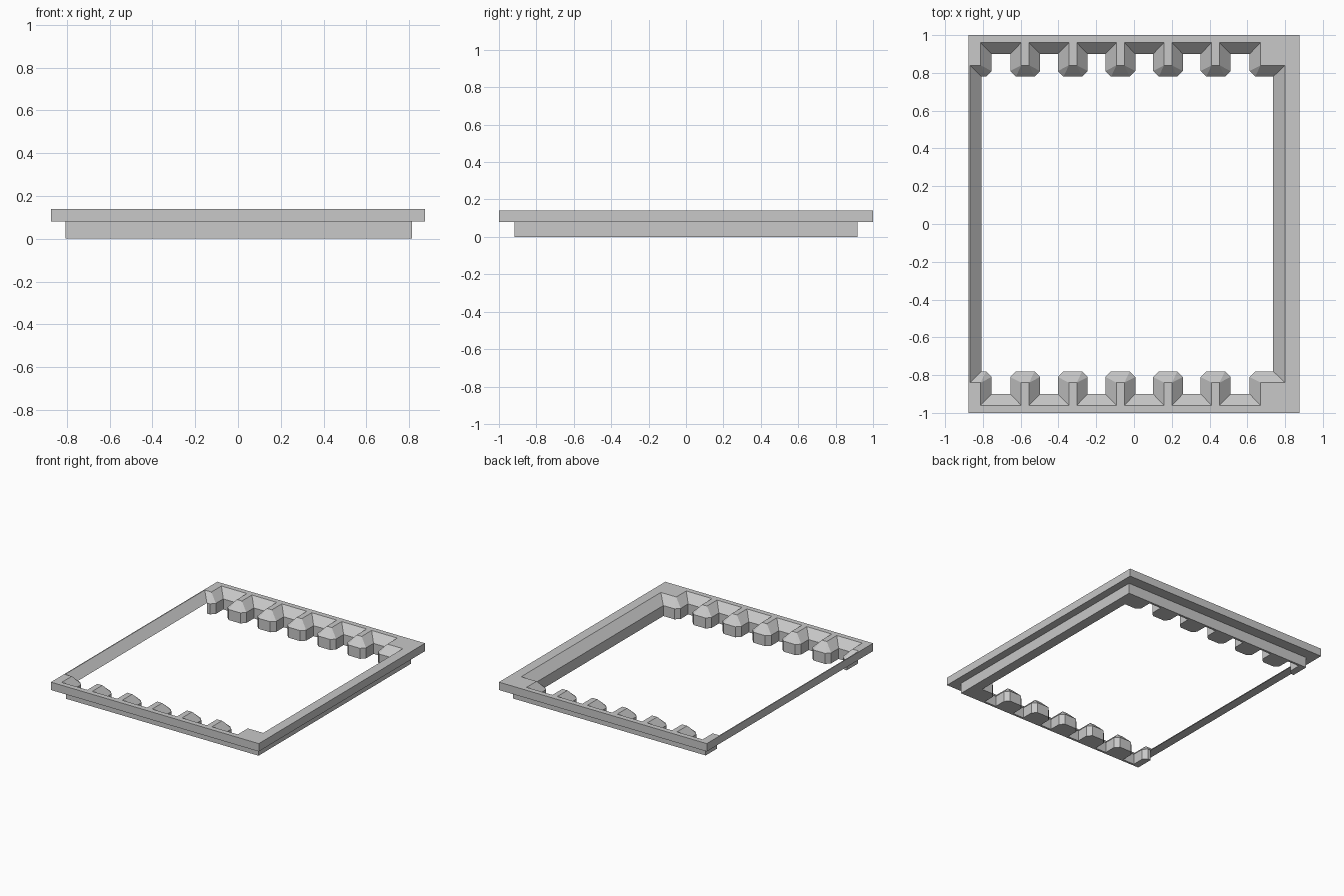
import bpy, bmesh

cube = bpy.data.objects.get("Cube")
if cube:
    bpy.data.objects.remove(cube, do_unlink=True)

TOP, MID = 0.14, 0.08            # heights of the rim top and the step
LEFT = -0.808                    # left end of the lower body
TIP, LOW_TIP = 0.84, 0.78        # tooth tip, before and after the slope
ROOT, LOW_ROOT = 0.96, 0.90      # notch depth, before and after the slope
CUT = 0.03                       # corner cut on the tooth tips


def notch_corner(x, side):
    """Inner corner of a notch; side points down the slope."""
    return (x, ROOT), [(x + 0.058 * side, LOW_ROOT)]


def tip_corner(x, side):
    """Tooth tip corner whose foot is cut off."""
    foot = x + 0.058 * side
    pair = [(foot, LOW_TIP + CUT), (foot - CUT * side, LOW_TIP)]
    return (x, TIP), pair if side < 0 else pair[::-1]


# Toothed edge of the opening, left to right: upper point, lower points
path = [((-0.868, TIP), [(LEFT, LOW_TIP)]),
        tip_corner(-0.812, 1), notch_corner(-0.812, 1)]
for i in range(5):
    c = -0.576 + 0.252 * i
    path += [notch_corner(c - 0.021, -1), tip_corner(c - 0.021, -1),
             tip_corner(c + 0.021, 1), notch_corner(c + 0.021, 1)]
path += [notch_corner(0.67, -1), tip_corner(0.67, -1),
         ((0.80, TIP), [(0.737, LOW_TIP)])]

# Mirror it to the front edge
path += [((t[0], -t[1]), [(x, -y) for x, y in reversed(low)])
         for t, low in reversed(path)]

bm = bmesh.new()


def ring(points, z):
    return [bm.verts.new((x, y, z)) for x, y in points]


def rectangle(x0, x1, y):
    return [(x0, -y), (x1, -y), (x1, y), (x0, y)]


def loop_edges(loop):
    return [bm.edges.get((a, b)) or bm.edges.new((a, b))
            for a, b in zip(loop, loop[1:] + loop[:1])]


def wall(a, b):
    for i in range(len(a)):
        j = (i + 1) % len(a)
        bm.faces.new((a[i], a[j], b[j], b[i]))


# Outer rim
rim_points = rectangle(-0.875, 0.875, 1.0)
rim_top, rim_low = ring(rim_points, TOP), ring(rim_points, MID)
wall(rim_top, rim_low)

# Sloped opening with its cut tooth corners
upper = ring([t for t, low in path], TOP)
feet = [ring(low, MID) for t, low in path]
for i, foot in enumerate(feet):
    j = (i + 1) % len(feet)
    bm.faces.new((upper[i], upper[j], feet[j][0], foot[-1]))
    if len(foot) == 2:
        bm.faces.new((upper[i], foot[1], foot[0]))
inner = [v for foot in feet for v in foot]

# Lower body, open on the left side
body = ring(rectangle(LEFT, 0.815, 0.917), MID)
outline = inner + body
floor = ring([v.co.xy for v in outline], 0.0)
wall(outline, floor)
bm.faces.new(floor)

# Flat top of the rim and flat underside of the step
bmesh.ops.triangle_fill(bm, use_beauty=True,
                        edges=loop_edges(rim_top) + loop_edges(upper))
step = body + [inner[0], inner[-1]]
bmesh.ops.triangle_fill(bm, use_beauty=True,
                        edges=loop_edges(rim_low) + loop_edges(step))
bmesh.ops.recalc_face_normals(bm, faces=bm.faces)

mesh = bpy.data.meshes.new("toothed_frame")
bm.to_mesh(mesh)
bm.free()
frame = bpy.data.objects.new("toothed_frame", mesh)
bpy.context.collection.objects.link(frame)

# Plain grey material
grey = bpy.data.materials.new("light_grey")
grey.use_nodes = True
colour = (0.58, 0.58, 0.58, 1.0)
grey.diffuse_color = colour
grey.node_tree.nodes["Principled BSDF"].inputs["Base Color"].default_value = colour
mesh.materials.append(grey)
